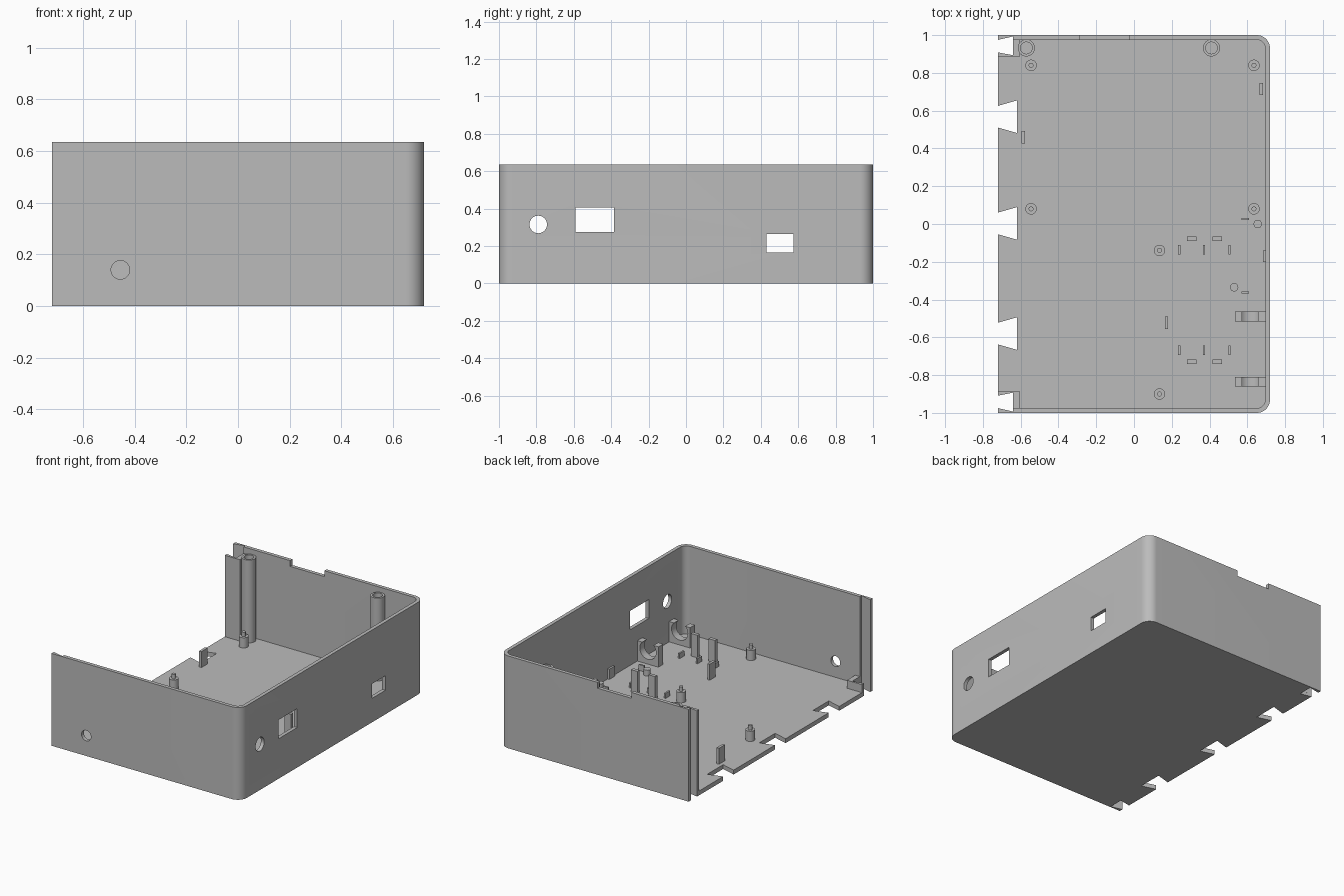
import bpy, bmesh, math
from mathutils import Matrix

if "Cube" in bpy.data.objects:
    bpy.data.objects.remove(bpy.data.objects["Cube"])

HX, HY, H = 0.72, 1.0, 0.635
WALL, FLOOR = 0.025, 0.03

mat = bpy.data.materials.new("plain grey plastic")
mat.use_nodes = True
GREY = (0.5, 0.5, 0.5, 1)
mat.diffuse_color = GREY
mat.node_tree.nodes["Principled BSDF"].inputs["Base Color"].default_value = GREY


def finish(name, bm):
    bmesh.ops.recalc_face_normals(bm, faces=bm.faces)
    mesh = bpy.data.meshes.new(name)
    bm.to_mesh(mesh)
    bm.free()
    mesh.materials.append(mat)
    ob = bpy.data.objects.new(name, mesh)
    bpy.context.scene.collection.objects.link(ob)
    return ob


def prism(name, pts, z0, z1):
    bm = bmesh.new()
    face = bm.faces.new([bm.verts.new((x, y, z0)) for x, y in pts])
    new = bmesh.ops.extrude_face_region(bm, geom=[face])["geom"]
    bmesh.ops.translate(bm, vec=(0, 0, z1 - z0),
                        verts=[v for v in new if isinstance(v, bmesh.types.BMVert)])
    return finish(name, bm)


def box(name, x, y, sx, sy, z0, z1):
    a, b = sx / 2, sy / 2
    return prism(name, [(x - a, y - b), (x + a, y - b), (x + a, y + b), (x - a, y + b)], z0, z1)


def rod(name, centre, r, length, axis="Z"):
    bm = bmesh.new()
    turn = {"X": Matrix.Rotation(math.pi / 2, 4, "Y"),
            "Y": Matrix.Rotation(math.pi / 2, 4, "X"), "Z": Matrix()}[axis]
    bmesh.ops.create_cone(bm, cap_ends=True, segments=32, radius1=r, radius2=r,
                          depth=length, matrix=Matrix.Translation(centre) @ turn)
    return finish(name, bm)


def cut(ob, cutters):
    for c in cutters:
        m = ob.modifiers.new("cut", "BOOLEAN")
        m.operation, m.solver, m.object = "DIFFERENCE", "EXACT", c
    bpy.context.view_layer.update()
    done = bpy.data.meshes.new_from_object(
        ob.evaluated_get(bpy.context.evaluated_depsgraph_get()))
    ob.modifiers.clear()
    ob.data = done
    for c in cutters:
        bpy.data.objects.remove(c)


def smooth(ob):
    bpy.ops.object.select_all(action="DESELECT")
    ob.select_set(True)
    bpy.context.view_layer.objects.active = ob
    bpy.ops.object.shade_smooth_by_angle(angle=math.radians(30))


def tray_outline(x0, x1, y, r):
    """Rectangle with the two corners on the closed side rounded."""
    pts = [(x0, -y)]
    for sign, start in ((-1, -90), (1, 0)):
        for i in range(13):
            a = math.radians(start + i * 7.5)
            pts.append((x1 - r + r * math.cos(a), sign * (y - r) + r * math.sin(a)))
    return pts + [(x0, y)]


# Tray: floor and three walls, open on one side
shell = prism("tray_shell", tray_outline(-HX, HX, HY, 0.07), 0, H)
cutters = [prism("cavity", tray_outline(-1, HX - WALL, HY - WALL, 0.045), FLOOR, 1)]

# Dovetail notches along the open edge
for y in (0.568, 0.003, -0.58):
    cutters.append(prism("notch", [(-0.75, y - 0.049), (-0.62, y - 0.086),
                                   (-0.62, y + 0.086), (-0.75, y + 0.049)], -0.1, 0.1))
for s in (1, -1):
    cutters.append(prism("end_notch", [(-0.75, s * 0.914), (-0.64, s * 0.893),
                                       (-0.64, s * 0.993), (-0.75, s * 0.968)], -0.1, 1))

# Wall openings and the rim recess at the back
cutters += [
    rod("front_hole", (-0.455, -HY, 0.14), 0.036, 0.2, "Y"),
    rod("side_hole", (HX, -0.79, 0.315), 0.047, 0.2, "X"),
    box("large_window", HX, -0.487, 0.2, 0.205, 0.275, 0.405),
    box("small_window", HX, 0.502, 0.2, 0.145, 0.165, 0.265),
    box("rim_recess", -0.155, HY, 0.26, 0.2, H - 0.04, 1),
]
cut(shell, cutters)
smooth(shell)

# Dovetail end posts: full height at the back, short at the front
for name, s, top in (("back_end_post", 1, 0.59), ("front_end_post", -1, 0.085)):
    prism(name, [(-0.72, s * 0.885), (-0.72, s * 0.909), (-0.64, s * 0.893),
                 (-0.64, s * 0.98), (-0.605, s * 0.98), (-0.605, s * 0.885)], 0.02, top)

# Tall hollow screw columns by the back wall
for i, x in enumerate((-0.57, 0.41)):
    col = rod(f"screw_column_{i}", (x, 0.932, 0.31), 0.045, 0.58)
    cut(col, [rod("bore", (x, 0.932, 0.5), 0.031, 0.4)])
    smooth(col)

# Board standoffs with locating pins
for i, (x, y) in enumerate([(-0.545, 0.84), (0.635, 0.84), (-0.545, 0.08),
                            (0.635, 0.08), (0.135, -0.14), (0.135, -0.9)]):
    smooth(rod(f"standoff_{i}", (x, y, 0.06), 0.03, 0.08))
    smooth(rod(f"standoff_pin_{i}", (x, y, 0.11), 0.013, 0.04))

# Clips holding the boards
for i, (x, y) in enumerate([(-0.587, 0.46), (0.673, 0.715), (0.172, -0.523)]):
    box(f"board_clip_{i}", x, y, 0.018, 0.065, 0.02, 0.14)
box("wall_clip", 0.69, -0.17, 0.016, 0.06, 0.02, 0.1)

# Carrier area: tall clips and low ribs, mirrored about its middle
for side, s in (("back", 1), ("front", -1)):
    for i, x in enumerate((0.305, 0.44)):
        box(f"{side}_tall_clip_{i}", x, -0.403 + s * 0.326, 0.05, 0.024, 0.02, 0.185)
    for i, x in enumerate((0.24, 0.37, 0.505)):
        box(f"{side}_low_rib_{i}", x, -0.403 + s * 0.266, 0.012, 0.05, 0.02, 0.065)

# Small pegs and stops
for i, (x, y) in enumerate([(0.655, 0), (0.53, -0.335)]):
    smooth(rod(f"round_peg_{i}", (x, y, 0.045), 0.022, 0.05))
for i, y in enumerate((0.027, -0.363)):
    box(f"thin_stop_{i}", 0.59, y, 0.04, 0.012, 0.02, 0.07)

# Open cradles for a round part
for i, y in enumerate((-0.49, -0.835)):
    cradle = box(f"cradle_{i}", 0.615, y, 0.16, 0.052, 0.02, 0.17)
    cut(cradle, [rod("bed", (0.615, y, 0.125), 0.062, 0.2, "Y")])
    smooth(cradle)
